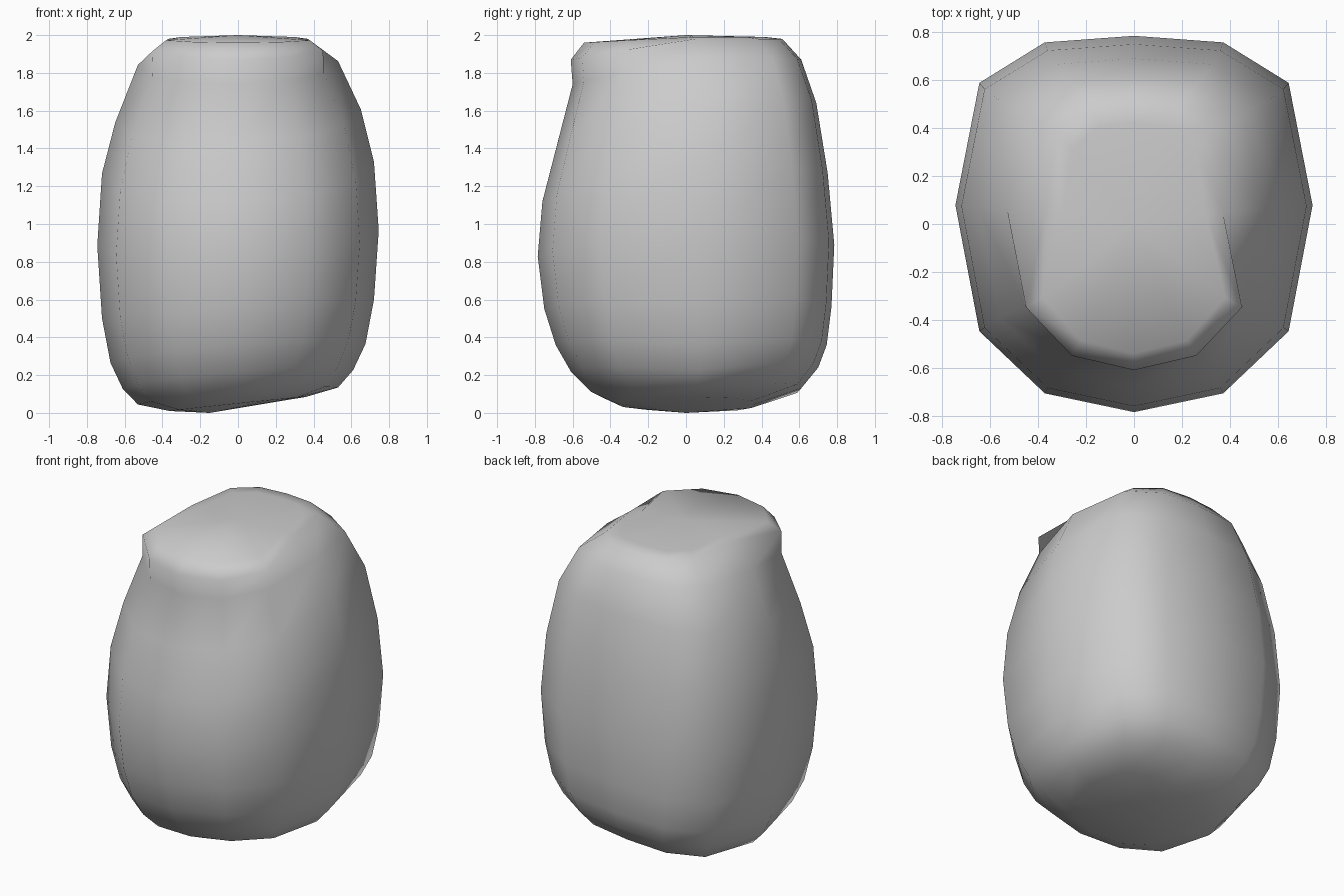
import bpy, bmesh

# Twelve-sided plan outline, normalised (front is v = -1)
half = [(0, -1), (0.5, -0.9), (0.866, -0.57), (1, 0.1), (0.866, 0.75), (0.5, 0.965), (0, 1)]
outline = half + [(-u, v) for u, v in half[-2:0:-1]]

# Slightly tilted rings, bottom to top:
# half width, front half width, front y, back y, z at left / right / front / back
rings = [
    (0.36, 0.36, 0.37, 0.36, 0.01, 0.085, 0.05, 0.045),
    (0.53, 0.53, 0.50, 0.61, 0.04, 0.13, 0.11, 0.13),
    (0.61, 0.61, 0.61, 0.70, 0.12, 0.22, 0.22, 0.24),
    (0.675, 0.675, 0.69, 0.745, 0.26, 0.36, 0.36, 0.36),
    (0.72, 0.72, 0.75, 0.77, 0.50, 0.60, 0.55, 0.56),
    (0.745, 0.745, 0.785, 0.785, 0.89, 0.97, 0.83, 0.89),
    (0.72, 0.72, 0.76, 0.75, 1.27, 1.33, 1.12, 1.27),
    (0.65, 0.65, 0.68, 0.69, 1.53, 1.60, 1.43, 1.64),
    (0.53, 0.525, 0.60, 0.61, 1.84, 1.86, 1.74, 1.87),
    (0.37, 0.52, 0.61, 0.51, 1.98, 1.98, 1.87, 1.98),   # front lip
    (0.30, 0.44, 0.54, 0.42, 1.99, 1.99, 1.96, 1.99),
]


def ring_point(ring, u, v):
    w, wf, yf, yb, zl, zr, zf, zb = ring
    side = (zl + zr) / 2
    x = u * (wf if v < 0 else w)
    y = v * (yf if v < 0 else yb)
    z = side + u * (zr - zl) / 2 + abs(v) * ((zf if v < 0 else zb) - side)
    return x, y, z


# Body: loft the rings and close both ends with shallow fans
bm = bmesh.new()
loops = [[bm.verts.new(ring_point(r, u, v)) for u, v in outline] for r in rings]
n = len(outline)
for a, b in zip(loops, loops[1:]):
    for i in range(n):
        j = (i + 1) % n
        bm.faces.new((a[i], a[j], b[j], b[i]))
bottom = bm.verts.new((-0.15, 0, 0.0))
top = bm.verts.new((0, 0, 2.0))
for i in range(n):
    j = (i + 1) % n
    bm.faces.new((bottom, loops[0][j], loops[0][i]))
    bm.faces.new((top, loops[-1][i], loops[-1][j]))
bmesh.ops.recalc_face_normals(bm, faces=bm.faces[:])
for f in bm.faces:
    f.smooth = True
mesh = bpy.data.meshes.new("rounded_body")
bm.to_mesh(mesh)
bm.free()
body = bpy.data.objects.new("rounded_body", mesh)
bpy.context.collection.objects.link(body)
